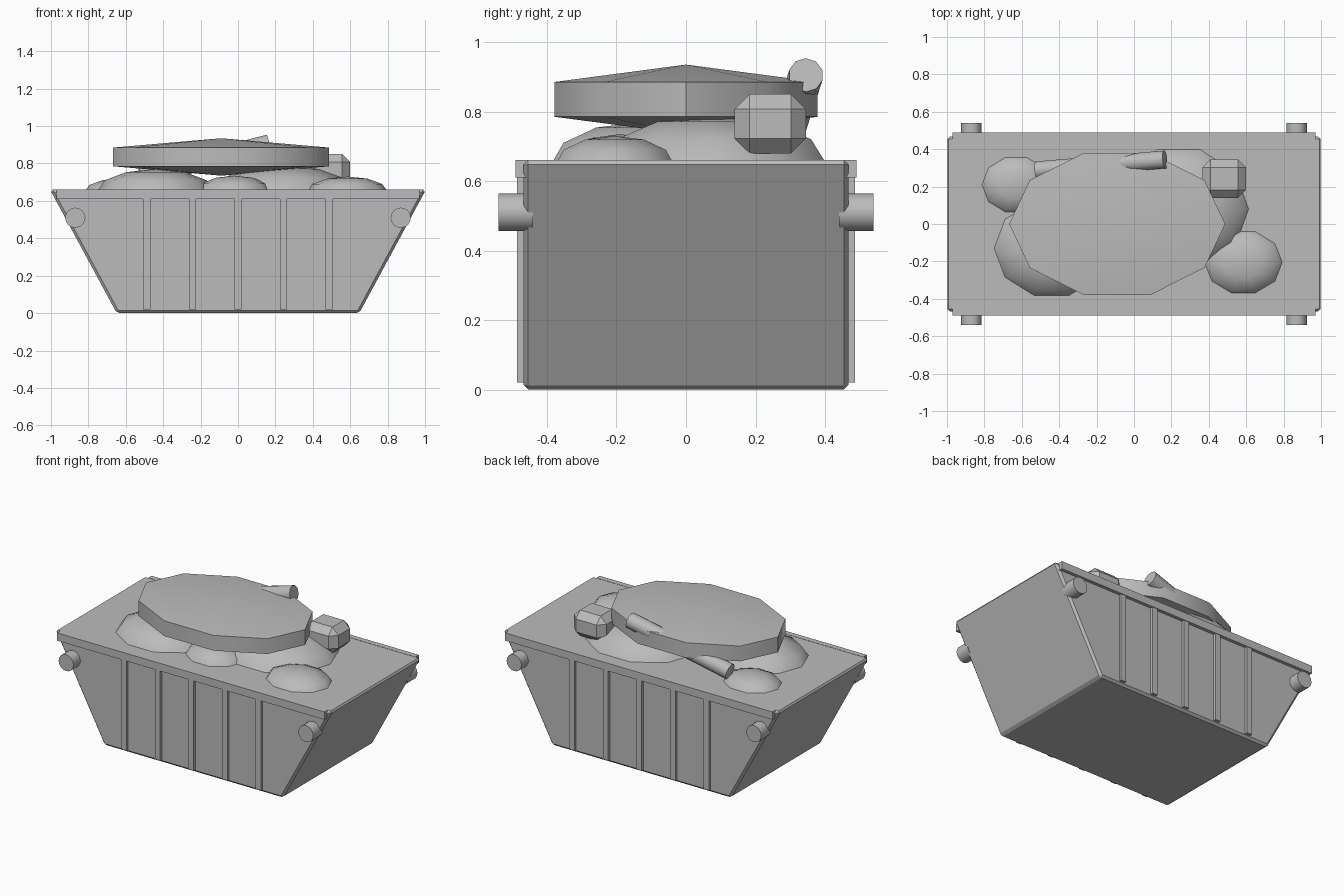
import bpy, bmesh, math
from mathutils import Vector, Matrix

if "Cube" in bpy.data.objects:
    bpy.data.objects.remove(bpy.data.objects["Cube"])

grey = bpy.data.materials.new("plain grey")
grey.diffuse_color = (0.5, 0.5, 0.5, 1)
grey.use_nodes = True
grey.node_tree.nodes["Principled BSDF"].inputs["Base Color"].default_value = grey.diffuse_color


def finish(name, bm, smooth=None):
    """Turn a bmesh into a named object, optionally smooth below an angle."""
    bmesh.ops.recalc_face_normals(bm, faces=bm.faces)
    mesh = bpy.data.meshes.new(name)
    bm.to_mesh(mesh)
    bm.free()
    mesh.materials.append(grey)
    obj = bpy.data.objects.new(name, mesh)
    bpy.context.collection.objects.link(obj)
    if smooth:
        bpy.context.view_layer.objects.active = obj
        obj.select_set(True)
        bpy.ops.object.shade_smooth_by_angle(angle=math.radians(smooth))
        obj.select_set(False)
    return obj


def box(name, lo, hi, bevel=0, taper=1):
    """Box between two corners; taper scales the bottom along x."""
    bm = bmesh.new()
    lo, hi = Vector(lo), Vector(hi)
    bmesh.ops.create_cube(bm, size=1)
    for v in bm.verts:
        k = taper if v.co.z < 0 else 1
        v.co = Vector([c * (h - l) + (h + l) / 2 for c, l, h in zip(v.co, lo, hi)])
        v.co.x *= k
    if bevel:
        bmesh.ops.bevel(bm, geom=bm.edges[:], offset=bevel, segments=1,
                        affect='EDGES', clamp_overlap=True)
    return finish(name, bm)


def rod(name, a, b, radius, sides):
    """Cylinder from point a to point b."""
    a, b = Vector(a), Vector(b)
    bm = bmesh.new()
    turn = (b - a).to_track_quat('Z', 'Y').to_matrix().to_4x4()
    bmesh.ops.create_cone(bm, cap_ends=True, segments=sides, radius1=radius,
                          radius2=radius, depth=(b - a).length,
                          matrix=Matrix.Translation((a + b) / 2) @ turn)
    return finish(name, bm, 40)


def blob(name, centre, size, rings, smooth):
    """Ten-sided squashed ball with a vertex facing +y."""
    bm = bmesh.new()
    bmesh.ops.create_uvsphere(bm, u_segments=10, v_segments=rings, radius=1)
    bmesh.ops.rotate(bm, verts=bm.verts, matrix=Matrix.Rotation(math.radians(18), 3, 'Z'))
    bmesh.ops.scale(bm, verts=bm.verts, vec=size)
    bmesh.ops.translate(bm, verts=bm.verts, vec=centre)
    return finish(name, bm, smooth)


# Tapered container body
box("skip_body", (-1.005, -0.468, 0), (1.005, 0.468, 0.66), 0.014, 0.645)

# Rims, ribs and lifting lugs on front and back
for side, s in (("front", -1), ("back", 1)):
    def strip(name, x0, x1, z0, z1, out):
        y = sorted((s * 0.455, s * out))
        box(name, (x0, y[0], z0), (x1, y[1], z1))
    strip(side + "_rim", -0.97, 0.97, 0.61, 0.661, 0.49)
    for i in range(5):
        x = (i - 2) * 0.244
        strip(f"{side}_rib_{i + 1}", x - 0.019, x + 0.019, 0.02, 0.612, 0.486)
    for x in (-0.87, 0.87):
        rod(f"{side}_lug", (x, s * 0.44, 0.51), (x, s * 0.54, 0.51), 0.054, 16)

# Rubble mounds
for c, r in (((-0.44, -0.13, 0.65), (0.315, 0.27, 0.12)),
             ((-0.63, 0.21, 0.65), (0.19, 0.16, 0.07)),
             ((0.24, 0.08, 0.65), (0.38, 0.34, 0.14)),
             ((-0.02, -0.19, 0.65), (0.20, 0.18, 0.085)),
             ((0.585, -0.205, 0.65), (0.215, 0.178, 0.08))):
    blob("rubble_mound", c, r, 6, 50)

# Large flat slab lying on the heap
blob("top_slab", (-0.09, 0, 0.835), (0.667, 0.46, 0.1), 3, 50)

# Loose chamfered block and discarded pipe
box("loose_block", (0.365, 0.14, 0.68), (0.60, 0.345, 0.85), 0.043)
rod("loose_pipe", (-0.52, 0.287, 0.728), (0.165, 0.345, 0.905), 0.05, 10)
